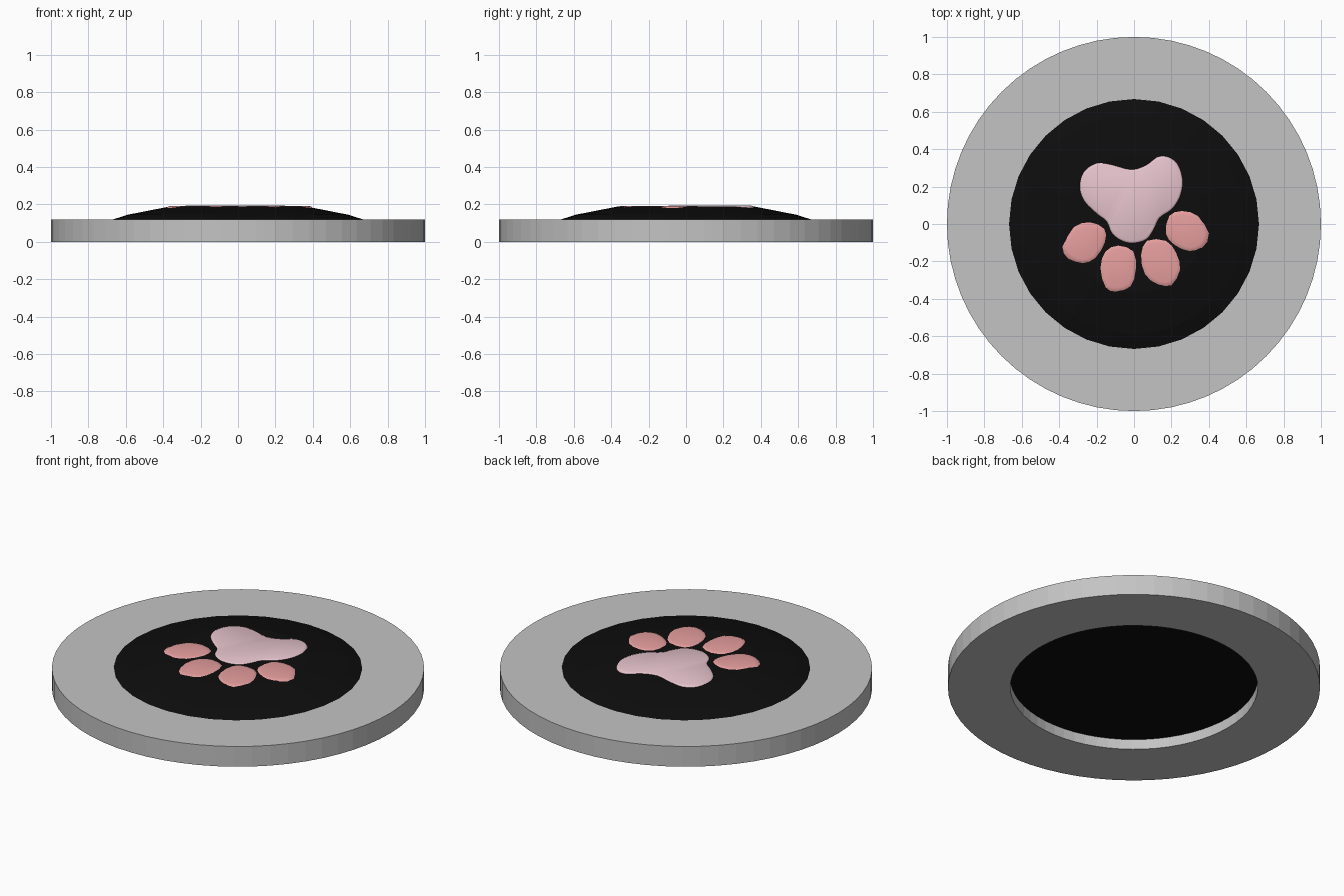
import bpy, bmesh, math
from mathutils import Vector

if "Cube" in bpy.data.objects:
    bpy.data.objects.remove(bpy.data.objects["Cube"])


def material(name, rgb):
    m = bpy.data.materials.new(name)
    m.diffuse_color = (*rgb, 1)
    m.use_nodes = True
    m.node_tree.nodes["Principled BSDF"].inputs["Base Color"].default_value = m.diffuse_color
    return m


GREY = material("grey", (0.55, 0.55, 0.55))
BLACK = material("black", (0.004, 0.004, 0.004))
PINK = material("pale pink", (0.81, 0.56, 0.62))
ROSE = material("rose", (0.81, 0.35, 0.35))


def loft(name, loops, mat, closed=False, smooth=None):
    """Skin a stack of equal-length loops; cap the ends, or join last to first."""
    bm = bmesh.new()
    rows = [[bm.verts.new(p) for p in loop] for loop in loops]
    n = len(rows[0])
    pairs = list(zip(rows, rows[1:]))
    if closed:
        pairs.append((rows[-1], rows[0]))
    for a, b in pairs:
        for i in range(n):
            j = (i + 1) % n
            bm.faces.new((a[i], a[j], b[j], b[i]))
    if not closed:
        bm.faces.new(rows[0][::-1])
        bm.faces.new(rows[-1])
    bmesh.ops.recalc_face_normals(bm, faces=bm.faces)
    me = bpy.data.meshes.new(name)
    bm.to_mesh(me)
    bm.free()
    me.materials.append(mat)
    ob = bpy.data.objects.new(name, me)
    bpy.context.collection.objects.link(ob)
    if smooth:
        bpy.context.view_layer.objects.active = ob
        ob.select_set(True)
        bpy.ops.object.shade_smooth_by_angle(angle=math.radians(smooth))
        ob.select_set(False)
    return ob


def circle(r, z, n):
    return [(r * math.cos(2 * math.pi * i / n), r * math.sin(2 * math.pi * i / n), z)
            for i in range(n)]


def rounded(pts, steps):
    """Closed smooth curve through the points."""
    out, n = [], len(pts)
    for i in range(n):
        a, b, c, d = (Vector(pts[(i + k) % n]) for k in (-1, 0, 1, 2))
        for s in range(steps):
            t = s / steps
            out.append(0.5 * (2 * b + (c - a) * t + (2 * a - 5 * b + 4 * c - d) * t * t
                              + (3 * b - a - 3 * c + d) * t ** 3))
    return out


def inset(pts, dist, z):
    """Move a clockwise outline inwards along its vertex normals."""
    out, n = [], len(pts)
    for i in range(n):
        p = Vector(pts[i])
        t = (Vector(pts[(i + 1) % n]) - Vector(pts[i - 1])).normalized()
        out.append((p.x + t.y * dist, p.y - t.x * dist, z))
    return out


def pad(name, outline, steps, edge, top, mat, smooth=None):
    pts = rounded(outline, steps)
    layers = [(0, 0.165), (0, top - 0.013), (edge * 0.4, top - 0.004), (edge, top)]
    return loft(name, [inset(pts, d, z) for d, z in layers], mat, smooth=smooth)


# Flat ring with an open centre
loft("ring", [circle(r, z, 64) for r, z in
              ((1, 0), (1, 0.12), (0.665, 0.12), (0.665, 0))], GREY, closed=True)

# Low dome set into the ring
loft("dome", [circle(r, z, 32) for r, z in
              ((0.668, 0.06), (0.668, 0.12), (0.59, 0.145), (0.37, 0.188))], BLACK)

# Large pad, outline clockwise seen from above
pad("main_pad", [
    (-0.015, 0.295), (0.065, 0.32), (0.12, 0.36), (0.18, 0.36), (0.235, 0.32),
    (0.265, 0.235), (0.25, 0.145), (0.205, 0.075), (0.14, 0.03), (0.11, -0.03),
    (0.07, -0.085), (0, -0.107), (-0.065, -0.095), (-0.12, -0.055), (-0.15, 0.01),
    (-0.2, 0.05), (-0.27, 0.12), (-0.295, 0.2), (-0.27, 0.28), (-0.2, 0.328),
    (-0.12, 0.322)], 3, 0.016, 0.194, PINK, smooth=40)

# Four faceted toe pads
toes = [
    [(-0.33, -0.01), (-0.235, 0.02), (-0.15, -0.02), (-0.145, -0.10),
     (-0.2, -0.19), (-0.275, -0.22), (-0.35, -0.19), (-0.385, -0.12)],
    [(-0.085, -0.105), (0.005, -0.14), (0.02, -0.245), (-0.01, -0.34),
     (-0.09, -0.37), (-0.16, -0.345), (-0.19, -0.235), (-0.16, -0.14)],
    [(0.065, -0.08), (0.175, -0.08), (0.235, -0.15), (0.257, -0.247),
     (0.205, -0.333), (0.125, -0.333), (0.05, -0.275), (0.027, -0.165)],
    [(0.257, 0.08), (0.35, 0.05), (0.402, -0.05), (0.37, -0.13),
     (0.295, -0.155), (0.21, -0.12), (0.16, -0.055), (0.18, 0.05)],
]
for i, t in enumerate(toes):
    pad(f"toe_pad_{i + 1}", t, 2, 0.03, 0.193, ROSE, smooth=40)
